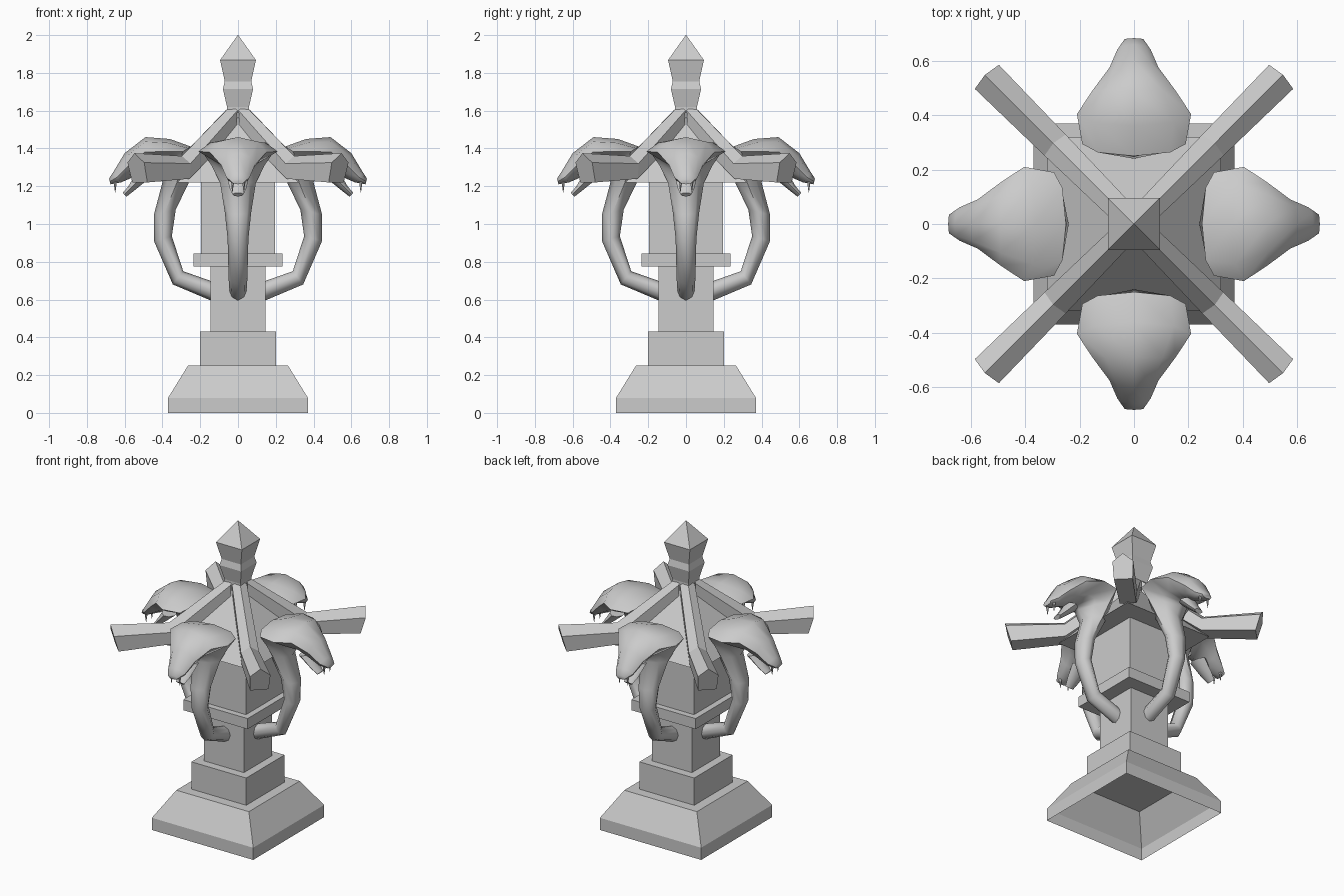
import bpy
import bmesh
import math
from mathutils import Matrix, Vector

if "Cube" in bpy.data.objects:
    bpy.data.objects.remove(bpy.data.objects["Cube"])

stone = bpy.data.materials.new("grey stone")
stone.use_nodes = True
GREY = (0.6, 0.6, 0.6, 1)
stone.diffuse_color = GREY
stone.node_tree.nodes["Principled BSDF"].inputs["Base Color"].default_value = GREY


def finish(bm, name, smooth=None):
    """Turn a bmesh into an object with the stone material."""
    bmesh.ops.remove_doubles(bm, verts=bm.verts, dist=0.0005)
    bmesh.ops.recalc_face_normals(bm, faces=bm.faces)
    mesh = bpy.data.meshes.new(name)
    bm.to_mesh(mesh)
    bm.free()
    mesh.materials.append(stone)
    if smooth:
        mesh.polygons.foreach_set("use_smooth", [True] * len(mesh.polygons))
        mesh.set_sharp_from_angle(angle=math.radians(smooth))
    obj = bpy.data.objects.new(name, mesh)
    bpy.context.collection.objects.link(obj)
    return obj


def loft(bm, rings, cap_start=True, cap_end=True):
    """Skin a list of equally long point rings."""
    rows = [[bm.verts.new(p) for p in ring] for ring in rings]
    n = len(rows[0])
    for low, high in zip(rows, rows[1:]):
        for i in range(n):
            j = (i + 1) % n
            bm.faces.new((low[i], low[j], high[j], high[i]))
    if cap_start:
        bm.faces.new(rows[0])
    if cap_end:
        bm.faces.new(rows[-1])


def square_tower(name, profile, cap_start=True):
    """Square part from (half width, height) pairs."""
    bm = bmesh.new()
    corners = ((-1, -1), (1, -1), (1, 1), (-1, 1))
    loft(bm, [[(x * h, y * h, z) for x, y in corners] for h, z in profile], cap_start)
    return finish(bm, name)


def four_around(obj, label, start):
    """Place four linked copies around the vertical axis."""
    for k in range(4):
        part = obj if k == 0 else obj.copy()
        if k:
            bpy.context.collection.objects.link(part)
        part.name = f"{label}_{k + 1}"
        part.matrix_world = Matrix.Rotation(math.radians(start + 90 * k), 4, "Z")


# Pedestal, column, chamber, roof and finial; the base is open underneath
square_tower("base", [(0.37, 0), (0.37, 0.08), (0.265, 0.25)], cap_start=False)
square_tower("plinth", [(0.2, 0.25), (0.2, 0.43)])
square_tower("column", [(0.145, 0.43), (0.145, 0.775)])
square_tower("ledge", [(0.235, 0.775), (0.235, 0.845)])
square_tower("chamber", [(0.195, 0.845), (0.195, 1.22)])
square_tower("roof", [(0.32, 1.22), (0.02, 1.58)])
square_tower("finial", [(0.058, 1.56), (0.058, 1.62), (0.08, 1.715), (0.07, 1.755),
                        (0.095, 1.868), (0.001, 2)])

# Pentagonal roof ribs: (radius, height) of ridge, shoulder and foot, then half width
RIBS = [((0.05, 1.63), (0.05, 1.6), (0.05, 1.5), 0.045),
        ((0.42, 1.36), (0.41, 1.32), (0.41, 1.24), 0.055),
        ((0.775, 1.375), (0.765, 1.325), (0.735, 1.22), 0.0625)]
bm = bmesh.new()
loft(bm, [[(r[0], 0, r[1]), (s[0], w, s[1]), (f[0], w * 0.9, f[1]),
           (f[0], -w * 0.9, f[1]), (s[0], -w, s[1])] for r, s, f, w in RIBS])
four_around(finish(bm, "roof_rib"), "roof_rib", 45)


def snake_ring(a, b, width, side, low):
    """Eight-point section from back point a to belly point b."""
    a, b = Vector((a[0], 0, a[1])), Vector((b[0], 0, b[1]))
    steps = [(0, 0), (side * 0.3, 0.7), (side, 1), ((1 + side) / 2 + 0.08, low), (1, 0)]
    half = [a.lerp(b, t) + Vector((0, width * w, 0)) for t, w in steps]
    return half + [Vector((p.x, -p.y, p.z)) for p in half[3:0:-1]]


# Snake body flaring into a hood and tapering to the snout
BODY = [((0.12, 0.69), (0.12, 0.585), 0.045, 0.5, 0.7),
        ((0.29, 0.75), (0.345, 0.68), 0.05, 0.5, 0.7),
        ((0.35, 0.935), (0.445, 0.91), 0.055, 0.5, 0.7),
        ((0.33, 1.075), (0.445, 1.05), 0.07, 0.5, 0.7),
        ((0.26, 1.22), (0.4, 1.22), 0.095, 0.45, 0.65),
        ((0.24, 1.33), (0.43, 1.27), 0.14, 0.35, 0.6),
        ((0.25, 1.41), (0.45, 1.285), 0.19, 0.22, 0.5),
        ((0.36, 1.45), (0.47, 1.285), 0.21, 0.4, 0.5),
        ((0.49, 1.46), (0.5, 1.27), 0.15, 0.42, 0.55),
        ((0.6, 1.375), (0.55, 1.25), 0.09, 0.5, 0.7),
        ((0.66, 1.275), (0.62, 1.22), 0.062, 0.5, 0.8),
        ((0.683, 1.24), (0.675, 1.21), 0.035, 0.5, 0.8)]
JAW = [((0.54, 1.27), (0.46, 1.25), 0.06, 0.5, 0.7),
       ((0.58, 1.2), (0.545, 1.18), 0.045, 0.4, 0.7),
       ((0.61, 1.165), (0.59, 1.145), 0.03, 0.4, 0.7)]
for label, sections in (("snake_body", BODY), ("snake_jaw", JAW)):
    bm = bmesh.new()
    loft(bm, [snake_ring(*s) for s in sections])
    four_around(finish(bm, label, smooth=60), label, 0)

# Pairs of small fangs under the snout
bm = bmesh.new()
for y in (-0.03, 0.03):
    bmesh.ops.create_cone(bm, cap_ends=True, segments=5, radius1=0.001, radius2=0.011,
                          depth=0.065, matrix=Matrix.Translation((0.65, y, 1.2)))
four_around(finish(bm, "snake_fangs"), "snake_fangs", 0)
